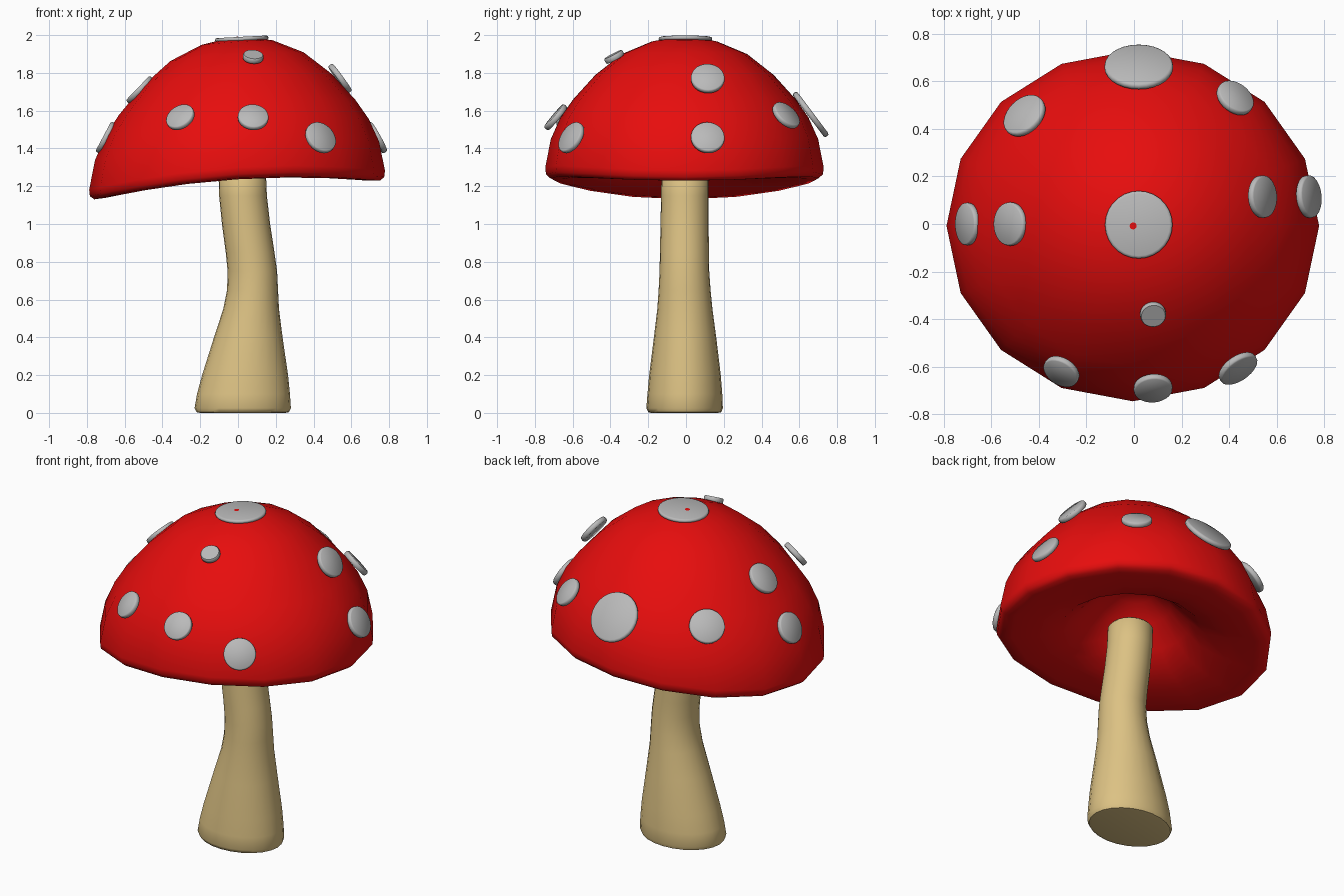
import bpy, bmesh, math
from mathutils import Vector, Matrix

if "Cube" in bpy.data.objects:
    bpy.data.objects.remove(bpy.data.objects["Cube"])


def material(name, rgb):
    m = bpy.data.materials.new(name)
    m.diffuse_color = (*rgb, 1)
    m.use_nodes = True
    m.node_tree.nodes["Principled BSDF"].inputs["Base Color"].default_value = m.diffuse_color
    return m


RED = material("cap red", (0.8, 0.004, 0.004))
CREAM = material("stem cream", (0.72, 0.54, 0.23))
GREY = material("spot grey", (0.49, 0.49, 0.49))


def loft(name, rings, sides, mat, angle, poles=False, warp=None):
    """Skin a stack of ellipses (cx, cy, rx, ry, z), bottom/inside first."""
    bm = bmesh.new()
    loops = []
    for cx, cy, rx, ry, z in rings:
        if rx < 1e-6:
            loops.append([bm.verts.new((cx, cy, z))])
            continue
        loops.append([bm.verts.new((cx + rx * math.cos(2 * math.pi * i / sides),
                                    cy + ry * math.sin(2 * math.pi * i / sides), z))
                      for i in range(sides)])
    for a, b in zip(loops, loops[1:]):
        for i in range(sides):
            j = (i + 1) % sides
            if len(a) == 1:
                bm.faces.new((a[0], b[j], b[i]))
            elif len(b) == 1:
                bm.faces.new((a[i], a[j], b[0]))
            else:
                bm.faces.new((a[i], a[j], b[j], b[i]))
    if not poles:
        bm.faces.new(loops[0][::-1])
        bm.faces.new(loops[-1])
    if warp:
        for v in bm.verts:
            v.co.z += warp(v.co.x)
    bmesh.ops.recalc_face_normals(bm, faces=bm.faces)
    me = bpy.data.meshes.new(name)
    bm.to_mesh(me)
    bm.free()
    me.materials.append(mat)
    ob = bpy.data.objects.new(name, me)
    bpy.context.collection.objects.link(ob)
    bpy.ops.object.select_all(action='DESELECT')
    ob.select_set(True)
    bpy.context.view_layer.objects.active = ob
    bpy.ops.object.shade_smooth_by_angle(angle=math.radians(angle))
    return ob


# Cap: hollow underside, rolled rim, dome; the whole cap droops along x
profile = [(0, 1.53), (0.14, 1.51), (0.27, 1.44), (0.40, 1.34), (0.52, 1.27),
           (0.70, 1.243), (0.88, 1.237), (0.965, 1.243), (0.995, 1.265), (1.0, 1.30),
           (0.96, 1.45), (0.89, 1.565), (0.80, 1.66), (0.64, 1.79),
           (0.45, 1.90), (0.24, 1.965), (0.10, 1.982), (0, 1.992)]
loft("cap", [(-0.005, -0.008, 0.783 * r, 0.737 * r, z) for r, z in profile], 16, RED, 180,
     poles=True, warp=lambda x: 0.064 * x - 0.11 * x * x)

# Stem: (z, left, right, front, back) edges of each section
sections = [(0.0, -0.20, 0.25, -0.185, 0.17), (0.004, -0.22, 0.27, -0.20, 0.187),
            (0.025, -0.23, 0.28, -0.21, 0.195), (0.1, -0.217, 0.275, -0.204, 0.192),
            (0.2, -0.19, 0.265, -0.195, 0.184), (0.4, -0.127, 0.236, -0.17, 0.16),
            (0.55, -0.078, 0.217, -0.152, 0.14), (0.65, -0.058, 0.212, -0.145, 0.13),
            (0.75, -0.055, 0.207, -0.14, 0.123), (0.85, -0.065, 0.193, -0.138, 0.121),
            (1.0, -0.085, 0.17, -0.135, 0.12), (1.15, -0.10, 0.153, -0.132, 0.12),
            (1.265, -0.103, 0.148, -0.13, 0.12), (1.28, -0.09, 0.135, -0.115, 0.105)]
loft("stem", [((l + r) / 2, (f + b) / 2, (r - l) / 2, (b - f) / 2, z)
              for z, l, r, f, b in sections], 24, CREAM, 50)

# Spots: (x, y, z, radius, facing azimuth, facing elevation)
spots = [(0.02, -0.003, 1.98, 0.142, 180, 87), (0.08, -0.38, 1.885, 0.055, -80, 62),
         (0.08, -0.69, 1.565, 0.082, -85, 40), (-0.305, -0.62, 1.565, 0.08, -122, 38),
         (0.437, -0.607, 1.457, 0.09, -55, 28), (0.54, 0.115, 1.77, 0.09, 3, 36),
         (0.735, 0.115, 1.457, 0.09, 5, 29), (0.02, 0.66, 1.58, 0.145, 90, 37),
         (0.425, 0.53, 1.575, 0.085, 52, 40), (-0.46, 0.455, 1.575, 0.1, 135, 40),
         (-0.52, 0.0, 1.71, 0.092, 180, 44), (-0.70, 0.0, 1.457, 0.09, 180, 28)]
for n, (x, y, z, r, az, el) in enumerate(spots, 1):
    az, el = math.radians(az), math.radians(el)
    h = 0.011 if n == 1 else 0.015
    disc = [(0.92, -h), (0.98, -h * 0.7), (1, 0), (0.98, h * 0.7), (0.92, h)]
    ob = loft(f"spot_{n}", [(0, 0, r * k, r * k, d) for k, d in disc], 28, GREY, 50)
    facing = Vector((math.cos(az) * math.cos(el), math.sin(az) * math.cos(el), math.sin(el)))
    ob.matrix_world = Matrix.Translation((x, y, z)) @ facing.to_track_quat('Z', 'Y').to_matrix().to_4x4()
